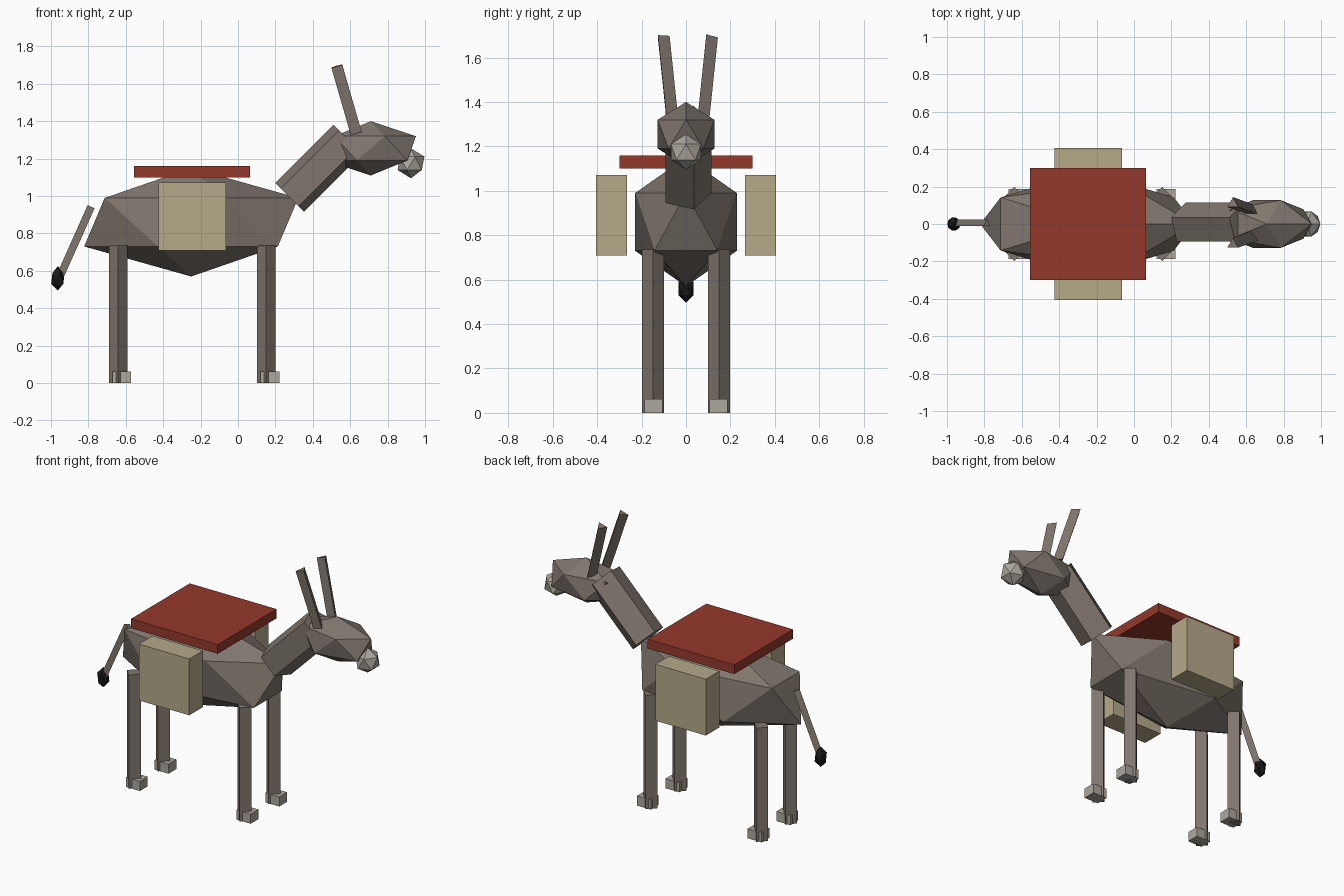
import bpy
from math import pi

cube = bpy.data.objects.get("Cube")
if cube:
    bpy.data.objects.remove(cube, do_unlink=True)


def material(name, rgb):
    m = bpy.data.materials.new(name)
    m.use_nodes = True
    m.diffuse_color = (*rgb, 1)
    m.node_tree.nodes["Principled BSDF"].inputs["Base Color"].default_value = (*rgb, 1)
    return m


COAT = material("grey_brown_coat", (0.215, 0.183, 0.155))
PALE = material("pale_muzzle_and_hoof", (0.42, 0.39, 0.34))
RED = material("red_blanket", (0.30, 0.04, 0.025))
TAN = material("tan_pack", (0.46, 0.40, 0.25))
BLACK = material("black_tuft", (0.01, 0.01, 0.01))


def finish(name, mat):
    ob = bpy.context.object
    ob.name = ob.data.name = name
    ob.data.materials.append(mat)
    return ob


def ico(name, loc, radii, mat):
    """Twenty-sided lump stretched along each axis."""
    bpy.ops.mesh.primitive_ico_sphere_add(subdivisions=1, radius=1, location=loc)
    ob = finish(name, mat)
    ob.scale = radii


def prism(name, sides, radius, length, loc, rot, mat):
    bpy.ops.mesh.primitive_cylinder_add(vertices=sides, radius=radius, depth=length,
                                        location=loc, rotation=rot)
    finish(name, mat)


def box(name, loc, size, mat):
    bpy.ops.mesh.primitive_cube_add(size=1, location=loc)
    ob = finish(name, mat)
    ob.scale = size


# Body, neck and head
ico("body", (-0.25, 0, 0.86), (0.64, 0.27, 0.29), COAT)
prism("neck", 5, 0.115, 0.44, (0.432, 0, 1.149), (0, pi / 4, 0), COAT)
ico("head", (0.71, 0, 1.255), (0.27, 0.15, 0.145), COAT)
ico("muzzle", (0.925, 0, 1.175), (0.08, 0.08, 0.08), PALE)

# Tail with tuft
prism("tail", 3, 0.0235, 0.4, (-0.867, 0, 0.76), (0, 0.42, 0), COAT)
ico("tail_tuft", (-0.963, 0, 0.56), (0.04, 0.04, 0.065), BLACK)

# Paired parts on both flanks
for side, s in (("near", -1), ("far", 1)):
    prism(f"ear_{side}", 3, 0.035, 0.375, (0.58, 0.09 * s, 1.515), (-0.1 * s, -0.28, 0), COAT)
    box(f"pack_{side}", (-0.245, 0.335 * s, 0.89), (0.36, 0.14, 0.364), TAN)
    for end, x in (("hind", -0.641), ("fore", 0.151)):
        prism(f"{end}_leg_{side}", 4, 0.05, 0.735, (x, 0.148 * s, 0.3675), (0, 0, 0), COAT)
        box(f"{end}_hoof_{side}", (x + 0.02, 0.146 * s, 0.031), (0.1, 0.08, 0.062), PALE)

# Blanket across the back
box("saddle_blanket", (-0.245, 0, 1.13), (0.62, 0.6, 0.06), RED)
